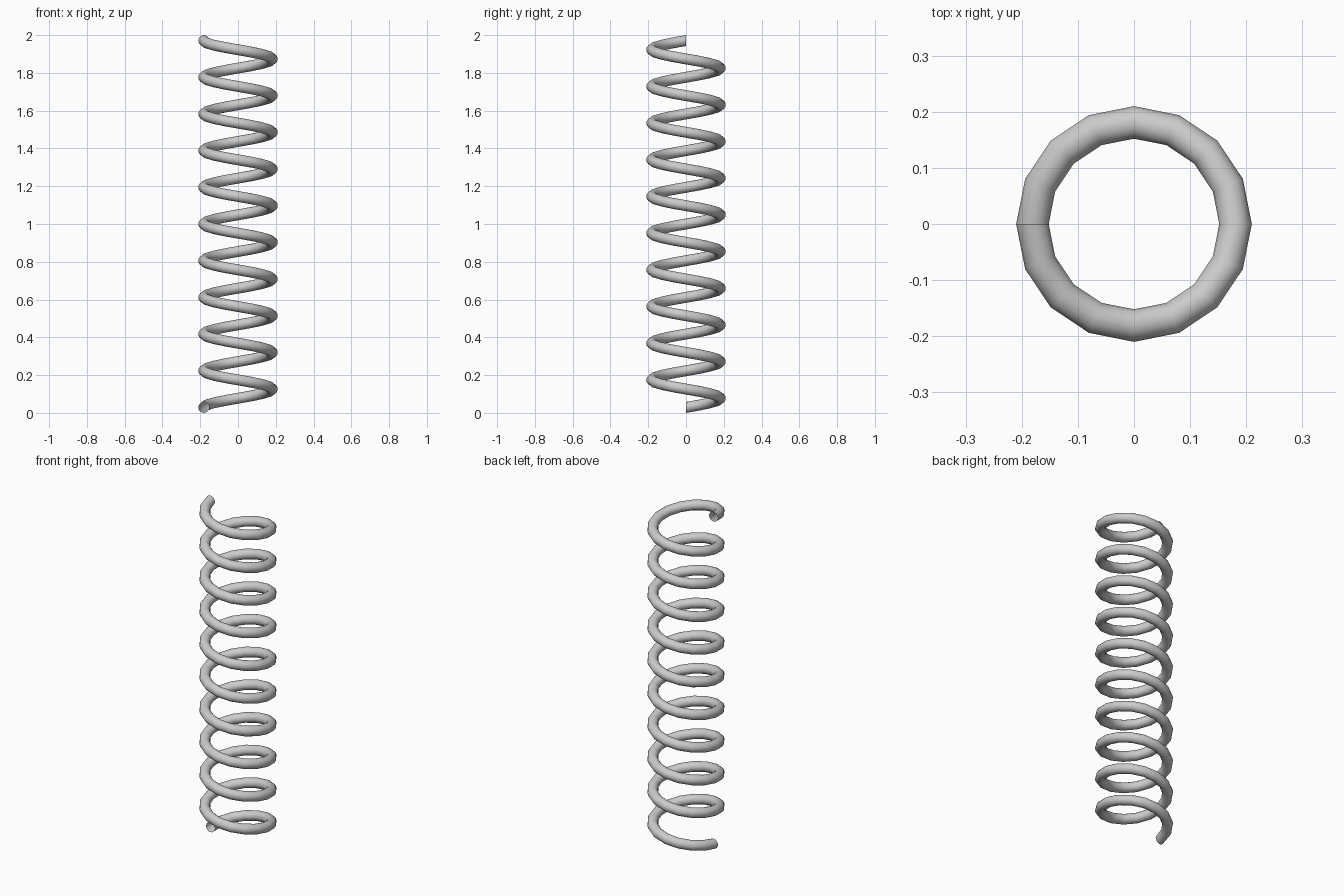
import bpy, bmesh
from math import sin, cos, pi

if "Cube" in bpy.data.objects:
    bpy.data.objects.remove(bpy.data.objects["Cube"], do_unlink=True)

# Spring dimensions
HEIGHT = 2.0
COIL_RADIUS = 0.181
WIRE_RADIUS = 0.029
TURNS = 10
STEPS = 16       # wire segments per turn
SIDES = 16       # sides of the round wire
PITCH = (HEIGHT - 2 * WIRE_RADIUS) / TURNS

# Steel colour
steel = bpy.data.materials.new("light_grey_steel")
steel.use_nodes = True
colour = (0.6, 0.6, 0.6, 1)
steel.diffuse_color = colour
steel.node_tree.nodes["Principled BSDF"].inputs["Base Color"].default_value = colour


def wire_ring(bm, turn):
    """Upright circle of wire at a position along the helix."""
    angle = pi - 2 * pi * turn
    ring = []
    for i in range(SIDES):
        a = 2 * pi * i / SIDES
        r = COIL_RADIUS + WIRE_RADIUS * cos(a)
        z = WIRE_RADIUS + PITCH * turn + WIRE_RADIUS * sin(a)
        ring.append(bm.verts.new((r * cos(angle), r * sin(angle), z)))
    return ring


# Coil: sweep the wire ring up the helix, ends left open
bm = bmesh.new()
rings = [wire_ring(bm, s / STEPS) for s in range(TURNS * STEPS + 1)]
for low, high in zip(rings, rings[1:]):
    for i in range(SIDES):
        j = (i + 1) % SIDES
        face = bm.faces.new((low[i], low[j], high[j], high[i]))
        face.smooth = True
bm.normal_update()

# Make sure the surface faces outward from the wire
first = next(iter(bm.faces))
centre = sum((v.co for v in rings[0]), rings[0][0].co * 0) / SIDES
if first.normal.dot(first.calc_center_median() - centre) < 0:
    bmesh.ops.reverse_faces(bm, faces=bm.faces[:])

mesh = bpy.data.meshes.new("coil_spring")
bm.to_mesh(mesh)
bm.free()
mesh.materials.append(steel)
spring = bpy.data.objects.new("coil_spring", mesh)
bpy.context.collection.objects.link(spring)
